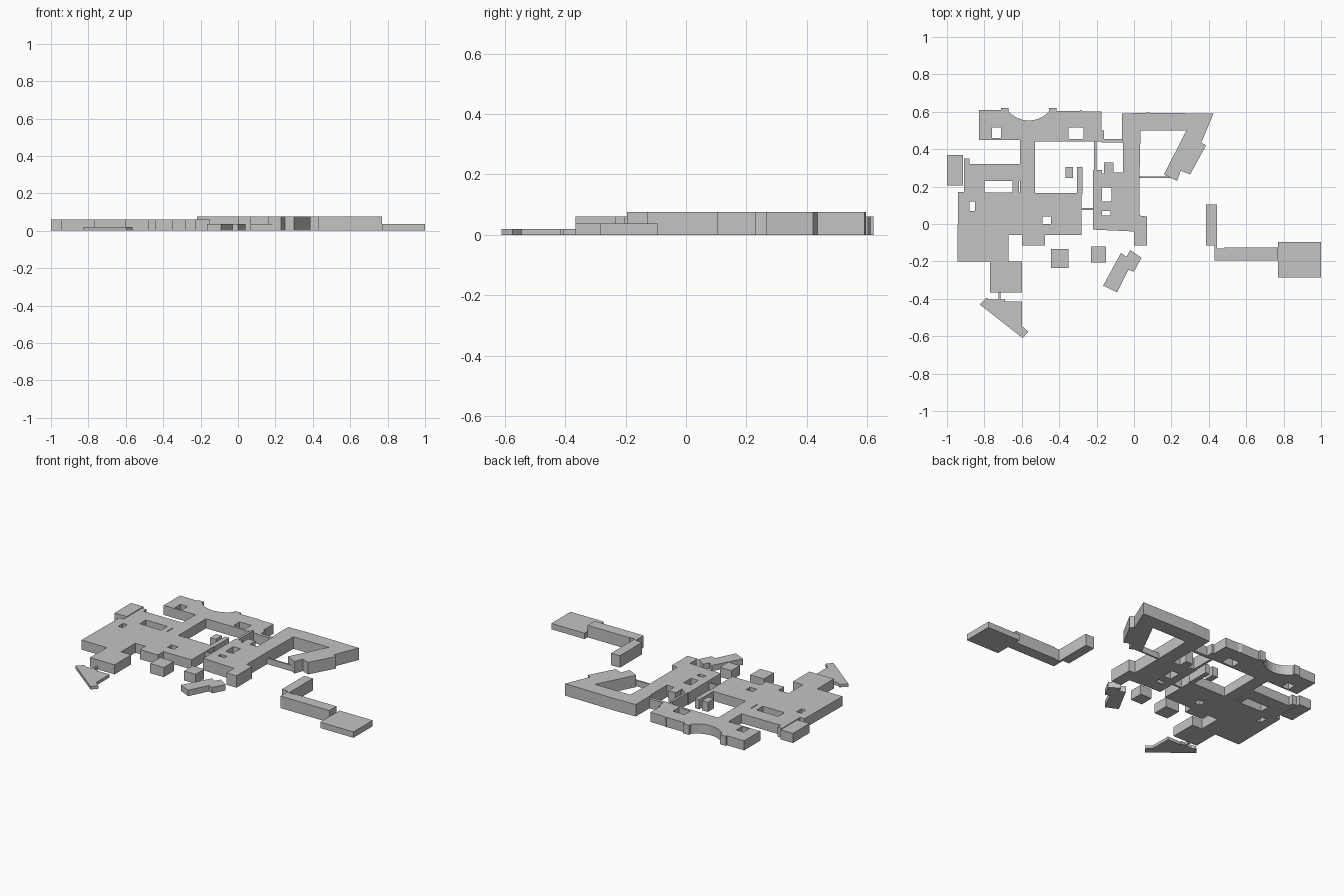
import bpy
import math

# Remove the default cube
default_cube = bpy.data.objects.get("Cube")
if default_cube:
    bpy.data.objects.remove(default_cube, do_unlink=True)

# One plain grey for the whole massing
grey = bpy.data.materials.new("plain grey")
grey.use_nodes = True
colour = (0.55, 0.55, 0.55, 1)
grey.diffuse_color = colour
grey.node_tree.nodes["Principled BSDF"].inputs["Base Color"].default_value = colour

UNIT = 0.01     # plans are drawn in hundredths
TALL, MEDIUM, LOW, SLAB = 0.075, 0.06, 0.037, 0.019


def rectangle(left, right, bottom, top):
    """Corner points of an upright rectangle."""
    return [(left, bottom), (right, bottom), (right, top), (left, top)]


def arc(centre_x, centre_y, radius, start, end, steps):
    """Points along a circular arc, angles in degrees."""
    points = []
    for step in range(steps + 1):
        angle = math.radians(start + (end - start) * step / steps)
        points.append((centre_x + radius * math.cos(angle),
                       centre_y + radius * math.sin(angle)))
    return points


def extrude_plan(name, height, outline, holes=()):
    """Raise a floor plan with optional light wells to a flat-roofed block."""
    curve = bpy.data.curves.new(name + "_plan", "CURVE")
    curve.dimensions = "2D"
    curve.fill_mode = "BOTH"
    curve.extrude = height / 2
    for loop in [outline, *holes]:
        spline = curve.splines.new("POLY")
        spline.points.add(len(loop) - 1)
        for point, (x, y) in zip(spline.points, loop):
            point.co = (x * UNIT, y * UNIT, 0, 1)
        spline.use_cyclic_u = True
    helper = bpy.data.objects.new(name + "_plan", curve)
    bpy.context.scene.collection.objects.link(helper)
    bpy.context.view_layer.update()
    graph = bpy.context.evaluated_depsgraph_get()
    mesh = bpy.data.meshes.new_from_object(helper.evaluated_get(graph))
    bpy.data.objects.remove(helper, do_unlink=True)
    mesh.name = name
    for vertex in mesh.vertices:
        vertex.co.z += height / 2
    mesh.materials.clear()
    mesh.materials.append(grey)
    for polygon in mesh.polygons:
        polygon.use_smooth = False
    block = bpy.data.objects.new(name, mesh)
    bpy.context.scene.collection.objects.link(block)
    return block


# North wing with a curved bay cut into its back
north_outline = (
    [(-83, 45), (-83, 61), (-71, 61), (-71, 62), (-67, 62)]
    + arc(-56.2, 69.5, 14.2, 220, 320, 10)
    + [(-45.5, 62), (-41.5, 62), (-41.5, 60.5), (-29, 60.5), (-29, 61),
       (-27, 60.2), (-17.5, 60.2), (-17.5, 44), (-53, 44), (-53, 45)]
)
extrude_plan("north_wing", MEDIUM, north_outline, [
    rectangle(-76, -71, 46, 51.5),
    rectangle(-35, -27, 45.5, 51.5),
])

# Main hall with its front annex and stepped front
main_outline = [
    (-94, 17), (-94.5, -20), (-77, -20), (-77, -36.5), (-60, -36.5),
    (-60, -20), (-67, -20), (-67, -6), (-60, -6), (-60, -11.5),
    (-47.5, -11.5), (-47.5, -6), (-28, -6), (-28, 16.5),
]
extrude_plan("main_hall", MEDIUM, main_outline, [
    rectangle(-88, -85, 7, 12),
    rectangle(-49, -44.5, 0, 4),
])

# Angled blocks: wedge, detached hall
extrude_plan("front_wedge", SLAB, [
    (-82.5, -43), (-79, -39.5), (-77, -40.5), (-69, -40.5), (-69, -41.5),
    (-60, -41.5), (-60, -54.5), (-56.5, -57.5), (-59.5, -61),
])
extrude_plan("detached_hall", LOW, [
    (-16.5, -33), (-7, -15.5), (-4, -17.5), (-2, -14), (4, -18),
    (0, -25.5), (-3, -24.5), (-9, -36.5),
])

# Centre block with light wells
extrude_plan("centre_block", TALL, [
    (-22, 29), (-17, 29), (-17, 27), (-11, 27.5), (-6, 27.5),
    (3, 27.5), (3, 4.5), (7, 4), (7, -11.5), (0, -11.5),
    (0, -4), (-22, -3),
], [
    rectangle(-17, -12, 12, 19.5),
    rectangle(-17, -12.5, 4.5, 7),
])

# Triangular court: spine, back range and slanted range
extrude_plan("triangular_court", TALL, [
    (-6, 27), (-6, 43.5), (-6.5, 43.5), (-6.5, 59), (7, 59.5),
    (42.5, 59), (36, 43.5), (38.5, 42), (30, 26.5), (25, 28.5),
    (23, 23), (16, 26.5), (28, 50), (3.5, 50), (3, 27),
])

# Simple rectangular blocks, grouped by height
blocks = {
    MEDIUM: {
        "west_link": (-61, -53, 16, 46),
        "west_arm": (-91, -61, 23, 32),
        "west_arm_corner": (-91, -88, 31, 35),
        "west_end_block": (-100, -91.5, 20.5, 37),
        "court_west_side": (-91, -80, 16, 23.5),
        "court_east_side": (-65, -61.5, 16, 23.5),
        "courtyard_kiosk": (-36.5, -32.5, 24.5, 30.5),
        "courtyard_wall": (-30.5, -27.5, 16, 30.5),
        "courtyard_bridge": (-28.5, -21.5, 7.5, 8.5),
        "front_pavilion_left": (-15, -23, -20.5, -12),
        "front_pavilion_right": (-44.5, -35, -23.5, -13.5),
        "north_passage": (-17.5, -6, 43.5, 45.5),
        "north_passage_step": (-17.5, -16, 45, 50),
    },
    TALL: {
        "narrow_range": (-21.5, -20, 28, 44),
        "centre_turret": (-16, -11, 27, 33),
        "chain_back": (38.5, 44.5, -5, 10.5),
        "chain_corner": (38.5, 44.5, -11.5, -5),
        "chain_elbow": (43, 48, -19.5, -13),
        "chain_neck": (43, 44.5, -14, -11),
        "chain_first": (48, 58, -19.5, -12.5),
        "chain_second": (58, 67, -19.5, -12.5),
        "chain_third": (67, 77, -19.5, -12.5),
    },
    LOW: {
        "court_passage": (3, 21, 24.5, 25.5),
        "end_block": (77, 100, -28.5, -9.5),
    },
    SLAB: {
        "wedge_link": (-72.5, -71.5, -41, -36),
    },
}
for height, group in blocks.items():
    for name, sides in group.items():
        extrude_plan(name, height, rectangle(*sides))
